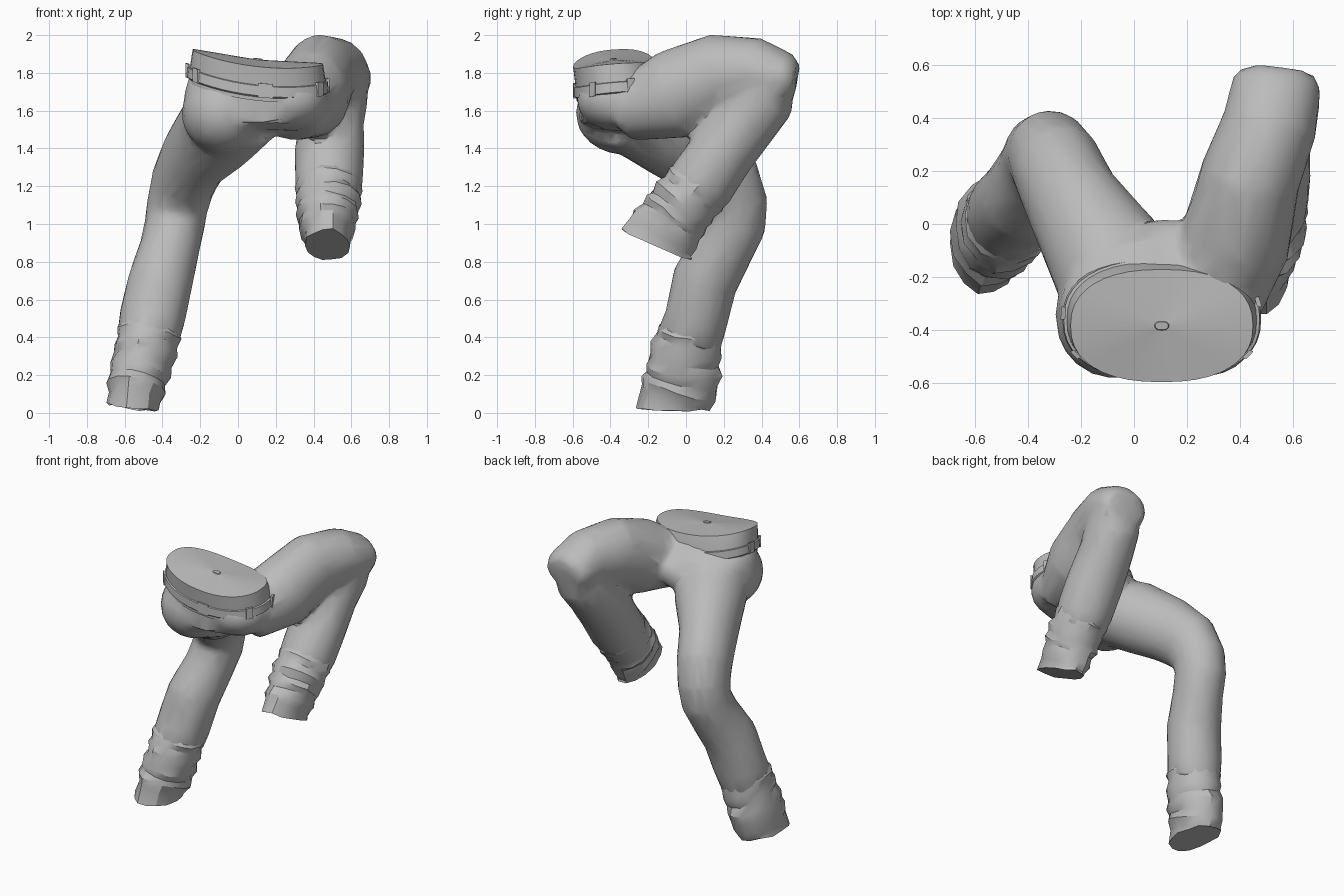
import bpy
import bmesh
import math
import random
from mathutils import Vector

random.seed(4)
if "Cube" in bpy.data.objects:
    bpy.data.objects.remove(bpy.data.objects["Cube"], do_unlink=True)

cloth = bpy.data.materials.new("grey_cloth")
cloth.use_nodes = True
GREY = (0.5, 0.5, 0.5, 1)
cloth.diffuse_color = GREY
cloth.node_tree.nodes["Principled BSDF"].inputs["Base Color"].default_value = GREY


def smooth(obj, angle):
    bpy.ops.object.select_all(action="DESELECT")
    obj.select_set(True)
    bpy.context.view_layer.objects.active = obj
    bpy.ops.object.shade_smooth_by_angle(angle=math.radians(angle))


def finish(name, bm, angle=35):
    bmesh.ops.recalc_face_normals(bm, faces=bm.faces)
    mesh = bpy.data.meshes.new(name)
    bm.to_mesh(mesh)
    bm.free()
    mesh.materials.append(cloth)
    obj = bpy.data.objects.new(name, mesh)
    bpy.context.collection.objects.link(obj)
    smooth(obj, angle)
    return obj


def loft(bm, rings):
    """Skin closed rings of points and cap both ends."""
    loops = [[bm.verts.new(p) for p in ring] for ring in rings]
    n = len(loops[0])
    for a, b in zip(loops, loops[1:]):
        for i in range(n):
            j = (i + 1) % n
            bm.faces.new((a[i], a[j], b[j], b[i]))
    bm.faces.new(loops[0])
    bm.faces.new(loops[-1])


def tube(bm, stations, sides=24, jitter=0.0, end_normal=None):
    """Stations are (centre, sideways radius, other radius)."""
    centres = [Vector(s[0]) for s in stations]
    rings = []
    for k, (c, ru, rv) in enumerate(stations):
        t = centres[min(k + 1, len(centres) - 1)] - centres[max(k - 1, 0)]
        t.normalize()
        if end_normal and k == len(stations) - 1:
            t = Vector(end_normal).normalized()
        u = Vector((1, 0, 0))
        u = (u - t * u.dot(t)).normalized()
        v = t.cross(u)
        ring = []
        for i in range(sides):
            a = math.tau * i / sides
            f = 1 + random.uniform(-jitter, jitter)
            slip = t * random.uniform(-jitter, jitter) * 0.2
            ring.append(centres[k] + (u * ru * math.cos(a) + v * rv * math.sin(a)) * f + slip)
        rings.append(ring)
    loft(bm, rings)


def ball(bm, centre, radii):
    made = bmesh.ops.create_icosphere(bm, subdivisions=3, radius=1)["verts"]
    for v in made:
        v.co = Vector(centre) + Vector(a * b for a, b in zip(v.co, radii))


# Trouser body: pelvis, straight right leg and raised left leg in one skin
bm = bmesh.new()
tube(bm, [((.10, -.38, 1.80), .35, .20),
          ((.10, -.36, 1.72), .375, .22),
          ((.09, -.305, 1.63), .38, .28),
          ((.08, -.295, 1.56), .33, .275),
          ((.08, -.30, 1.49), .20, .18)])
tube(bm, [((.01, -.34, 1.61), .25, .21),
          ((-.115, -.10, 1.485), .225, .23),
          ((-.23, .08, 1.355), .182, .21),
          ((-.29, .21, 1.225), .172, .195),
          ((-.32, .26, 1.10), .163, .175),
          ((-.335, .255, 1.00), .16, .17),
          ((-.36, .20, .88), .158, .165),
          ((-.41, .10, .70), .172, .175),
          ((-.455, .055, .50), .175, .168),
          ((-.48, .015, .38), .165, .175)])
tube(bm, [((.27, -.32, 1.60), .20, .165),
          ((.385, -.06, 1.685), .21, .24),
          ((.44, .18, 1.79), .19, .22),
          ((.515, .38, 1.80), .18, .185),
          ((.54, .53, 1.765), .17, .14),
          ((.545, .58, 1.755), .135, .10)])
tube(bm, [((.54, .47, 1.77), .15, .12),
          ((.52, .41, 1.68), .17, .18),
          ((.495, .31, 1.54), .172, .175),
          ((.485, .195, 1.385), .185, .175),
          ((.48, .085, 1.22), .18, .18),
          ((.475, .02, 1.14), .165, .17)])
ball(bm, (.535, .43, 1.76), (.165, .16, .18))
# Seat halves and the front of the crotch
ball(bm, (-.08, -.35, 1.59), (.22, .235, .22))
ball(bm, (.27, -.365, 1.655), (.21, .215, .165))
ball(bm, (.12, -.12, 1.63), (.16, .14, .12))
body = finish("trouser_body", bm)

remesh = body.modifiers.new("skin", "REMESH")
remesh.mode = "VOXEL"
remesh.voxel_size = 0.02
relax = body.modifiers.new("relax", "SMOOTH")
relax.factor = 0.5
relax.iterations = 7
facet = body.modifiers.new("facet", "DECIMATE")
facet.ratio = 0.08
for mod in [m.name for m in body.modifiers]:
    bpy.ops.object.modifier_apply(modifier=mod)
smooth(body, 30)


# Gathered cuffs: creased rings along the lower shin
def cuff(name, path, folds, end_normal):
    stations = []
    for k in range(folds):
        s = k / (folds - 1) * (len(path) - 1)
        i = min(int(s), len(path) - 2)
        f = s - i
        (c0, u0, v0), (c1, u1, v1) = path[i], path[i + 1]
        puff = 1.04 if k % 2 else 0.96
        if k == folds - 1:
            puff = 1
        stations.append((Vector(c0).lerp(Vector(c1), f),
                         (u0 + (u1 - u0) * f) * puff, (v0 + (v1 - v0) * f) * puff))
    cuff_mesh = bmesh.new()
    tube(cuff_mesh, stations, 14, 0.045, end_normal)
    finish(name, cuff_mesh, 32)


cuff("right_cuff", [((-.465, .035, .46), .165, .16),
                    ((-.49, .005, .33), .165, .19),
                    ((-.53, -.02, .18), .155, .20),
                    ((-.56, -.07, .03), .135, .20)], 10, (-.12, 0, -1))
cuff("left_cuff", [((.48, .08, 1.22), .175, .17),
                   ((.475, -.01, 1.11), .172, .18),
                   ((.47, -.08, 1.01), .152, .185),
                   ((.475, -.16, .89), .12, .205)], 10, (0, -.4, -.92))


# Waist: tilted, slightly saddled outline shared by the band, rim and cap
def outline(scale, drop, shift=0.0, sides=40):
    ring = []
    for i in range(sides):
        a = math.tau * i / sides
        c, s = math.cos(a), math.sin(a)
        x = .345 * scale * math.copysign(abs(c) ** .85, c)
        y = .213 * scale * math.copysign(abs(s) ** .85, s)
        z = 1.85 - .11 * x + .08 * y + .3 * x * x - drop
        ring.append(Vector((.105 + x, -.385 + y + shift, z)))
    return ring


# Rim and shallow fan cap with a small raised centre
bm = bmesh.new()
loft(bm, [outline(1.05, .18, .03), outline(1.04, .09, .02), outline(1, 0),
          outline(.08, -.02), outline(.07, -.026)])
finish("waist_top", bm)

bm = bmesh.new()
loft(bm, [outline(1.05, .16, .025), outline(1.09, .152, .025),
          outline(1.075, .1, .022), outline(1.02, .094, .02)])
finish("waistband", bm)

# Belt loops spaced around the waistband
loops_bm = bmesh.new()
inner, outer = outline(1.06, .16, .024), outline(1.11, .16, .024)
for i in (1, 19, 23, 30, 36):
    top = Vector((0, 0, .075))
    low = [inner[i], outer[i], outer[i + 1], inner[i + 1]]
    loft(loops_bm, [low, [p + top for p in low]])
finish("belt_loops", loops_bm)
